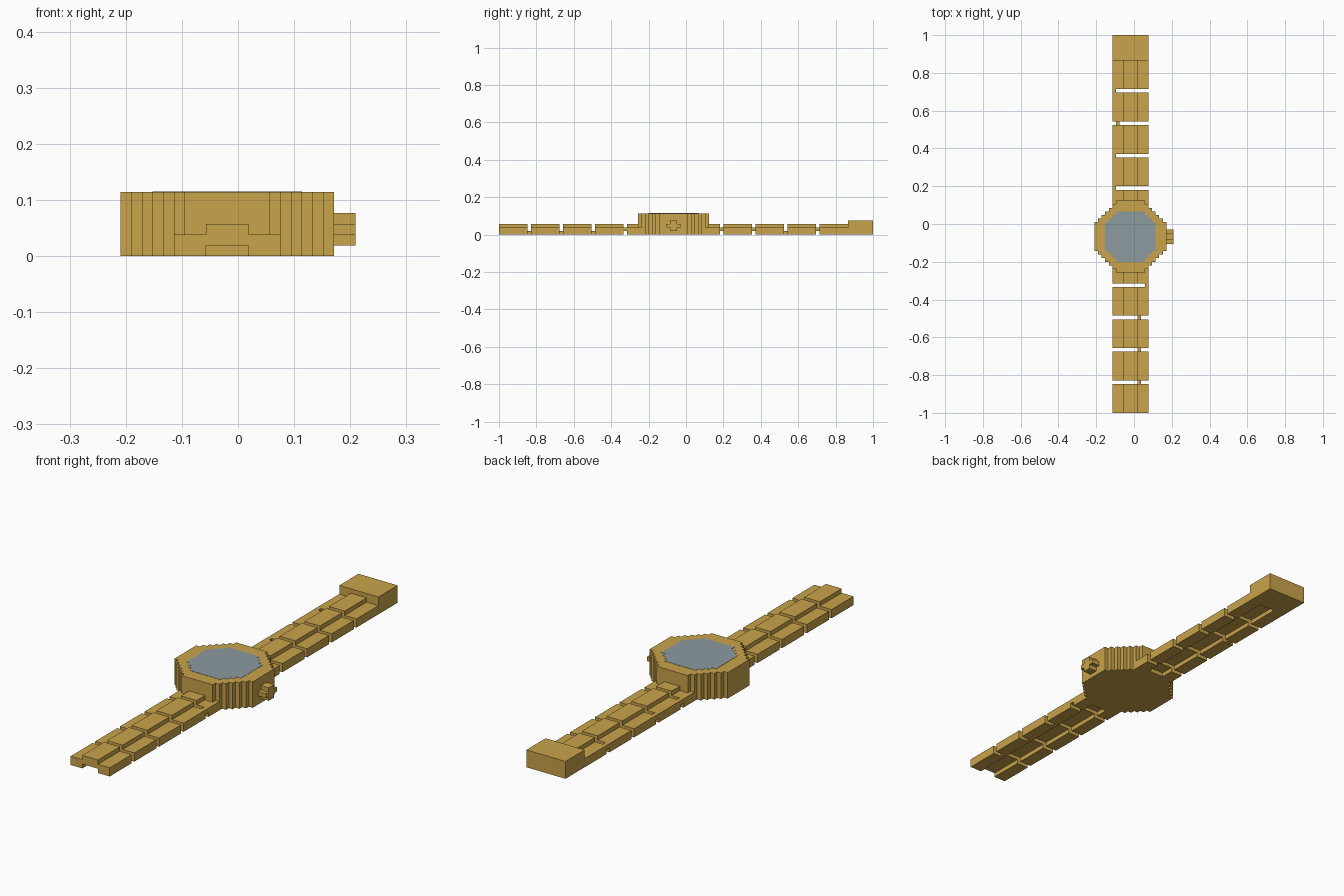
import bpy, bmesh

if "Cube" in bpy.data.objects:
    bpy.data.objects.remove(bpy.data.objects["Cube"])

U = 2 / 105                      # one block of the stepped style


def X(i): return (i - 11) * U
def Y(j): return -1 + j * U


def material(name, rgb):
    m = bpy.data.materials.new(name)
    m.diffuse_color = (*rgb, 1)
    m.use_nodes = True
    m.node_tree.nodes["Principled BSDF"].inputs["Base Color"].default_value = m.diffuse_color
    return m


gold = material("gold", (0.584, 0.366, 0.069))
glass = material("grey blue dial", (0.262, 0.328, 0.352))


def prism(name, points, direction, mat):
    """Extrude a closed outline along a direction."""
    bm = bmesh.new()
    face = bm.faces.new([bm.verts.new(p) for p in points])
    ext = bmesh.ops.extrude_face_region(bm, geom=[face], use_keep_orig=True)
    bmesh.ops.translate(bm, vec=direction,
                        verts=[g for g in ext["geom"] if isinstance(g, bmesh.types.BMVert)])
    bmesh.ops.recalc_face_normals(bm, faces=bm.faces)
    me = bpy.data.meshes.new(name)
    bm.to_mesh(me)
    bm.free()
    me.materials.append(mat)
    ob = bpy.data.objects.new(name, me)
    bpy.context.collection.objects.link(ob)
    return ob


def box(name, i0, i1, j0, j1, k0, k1, mat=gold):
    pts = [(X(a), Y(b), k0 * U) for a, b in ((i0, j0), (i1, j0), (i1, j1), (i0, j1))]
    return prism(name, pts, (0, 0, (k1 - k0) * U), mat)


def stepped_octagon(flat, steps, z):
    """Octagon outline with staircase corners, centred on the case."""
    quarter = [(flat + steps, flat)]
    for s in range(steps):
        a, b = flat + steps - s - 1, flat + s
        quarter += [(a, b), (a, b + 1)]
    quarter.append((flat, flat + steps))
    # drop repeated points, then turn the quarter around four times
    quarter = list(dict.fromkeys(quarter))
    pts = []
    for _ in range(4):
        pts += quarter
        quarter = [(-b, a) for a, b in quarter]
    return [(X(10 + a), Y(49 + b), z) for a, b in pts]


# case and dial
prism("case", stepped_octagon(4, 6, 0), (0, 0, 6 * U), gold)
prism("dial", stepped_octagon(4, 3, 6 * U - 0.003), (0, 0, 0.004), glass)

# crown with a plus shaped section
plus = [(47, 2), (48, 2), (48, 1), (50, 1), (50, 2), (51, 2),
        (51, 3), (50, 3), (50, 4), (48, 4), (48, 3), (47, 3)]
prism("crown", [(X(20), Y(j), k * U) for j, k in plus], (2 * U, 0, 0), gold)

# strap links with a raised, hollowed centre
section = [(5, 0), (8, 0), (8, 1), (12, 1), (12, 0), (15, 0),
           (15, 2), (12, 2), (12, 3), (8, 3), (8, 2), (5, 2)]
spans = [(9 * n, 9 * n + 8) for n in range(4)] + [(36, 40), (58, 62)]
spans += [(63 + 9 * n, 71 + 9 * n) for n in range(4)]
for j0, j1 in spans:
    prism("strap_link", [(X(i), Y(j0), k * U) for i, k in section],
          (0, (j1 - j0) * U, 0), gold)

# small pins bridging the gaps between links
for i, j, k in ((12, 8, 0), (12, 17, 0), (12, 26, 0), (14, 35, 1),
                (5, 62, 1), (5, 71, 1), (6, 80, 0), (5, 89, 1)):
    box("link_pin", i, i + 1, j, j + 1, k, k + 1)

# clasp
box("clasp", 5, 15, 98, 105, 0, 4)
